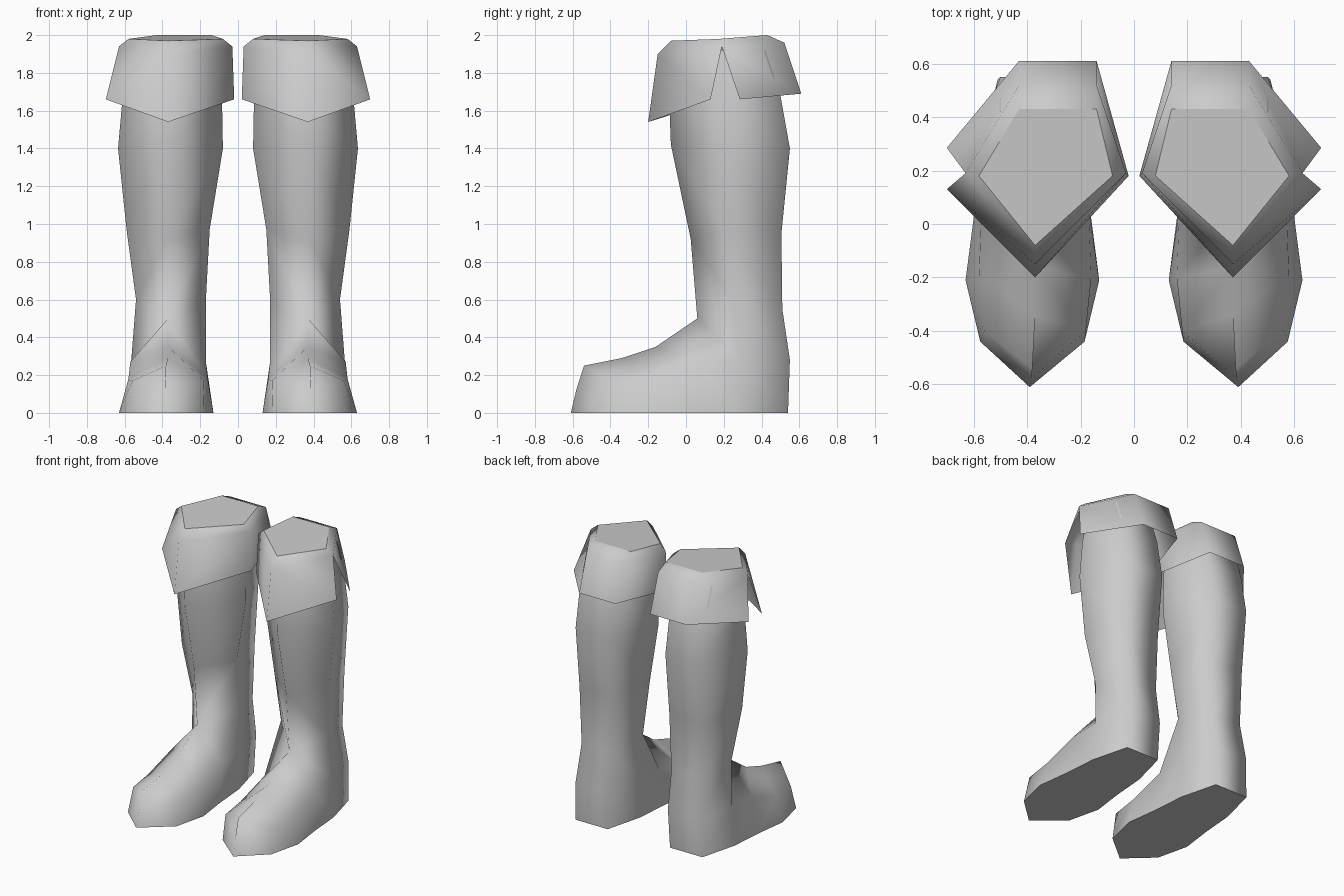
import bpy, bmesh

cube = bpy.data.objects.get("Cube")
if cube:
    bpy.data.objects.remove(cube)

grey = bpy.data.materials.new("plain_grey")
grey.use_nodes = True
GREY = (0.6, 0.6, 0.6, 1)
grey.diffuse_color = GREY
grey.node_tree.nodes["Principled BSDF"].inputs["Base Color"].default_value = GREY


def skin(bm, rows, closed=True):
    """Join neighbouring rows of points with quads; return the vertex rows."""
    grid = [[bm.verts.new(p) for p in row] for row in rows]
    for a, b in zip(grid, grid[1:]):
        n = len(a)
        for i in range(n if closed else n - 1):
            j = (i + 1) % n
            bm.faces.new((a[i], a[j], b[j], b[i]))
    return grid


def finish(bm, name, side, cap=None):
    """Weld, smooth, keep the cap flat, mirror to the chosen side."""
    bmesh.ops.remove_doubles(bm, verts=bm.verts, dist=0.0005)
    bmesh.ops.dissolve_degenerate(bm, edges=bm.edges, dist=0.0005)
    for v in bm.verts:
        v.co.x *= side
    bmesh.ops.recalc_face_normals(bm, faces=bm.faces)
    for f in bm.faces:
        f.smooth = True
    if cap and cap.is_valid:
        cap.smooth = False
        for e in cap.edges:
            e.smooth = False
    mesh = bpy.data.meshes.new(name)
    bm.to_mesh(mesh)
    bm.free()
    mesh.materials.append(grey)
    obj = bpy.data.objects.new(name, mesh)
    bpy.context.collection.objects.link(obj)


def pentagon(front, back, inner, outer, zf, zs, zb, ys=0.2, bi=0.22, bo=0.5):
    """Five-sided ring: front point, outer, two back corners, inner."""
    return [(0.37, front, zf), (outer, ys, zs), (bo, back, zb),
            (bi, back, zb), (inner, ys, zs)]


ANKLE = pentagon(0.06, 0.51, 0.17, 0.54, 0.50, 0.60, 0.55, 0.25, 0.24, 0.48)


def leg(side, name):
    bm = bmesh.new()
    skin(bm, [
        pentagon(-0.05, 0.42, 0.12, 0.56, 1.92, 1.92, 1.92),
        pentagon(-0.09, 0.50, 0.085, 0.61, 1.68, 1.68, 1.68),
        pentagon(-0.08, 0.55, 0.08, 0.635, 1.42, 1.40, 1.40),
        pentagon(0.025, 0.505, 0.15, 0.59, 0.92, 0.97, 0.95),
        ANKLE])
    # Foot columns from toe to heel: instep, side and sole points
    front, outer, back_o, back_i, inner = ANKLE
    toe = [(0.38, -0.54, 0.25), (0.385, -0.58, 0.125), (0.39, -0.61, 0)]
    instep = [(0.37, -0.34, 0.29), (0.37, -0.16, 0.35), front]
    flank = [(0.19, -0.40, 0.17), (0.21, -0.20, 0.18), (0.2, 0.06, 0.27),
             (0.195, 0.28, 0.28), (0.13, 0.55, 0.28)]
    sole = [(0.195, -0.44), (0.25, -0.21), (0.22, 0.02),
            (0.2, 0.27), (0.13, 0.54)]

    def half(s, ankle_pts):
        top = instep + ankle_pts
        return [[t, (0.37 + s * w, y, z), (0.38 + s * v, u, 0)]
                for t, (w, y, z), (v, u) in zip(top, flank, sole)]

    cols = ([toe] + half(1, [outer, back_o])
            + half(-1, [inner, back_i])[::-1])
    grid = skin(bm, cols + [toe], closed=False)
    cap = bm.faces.new([c[2] for c in grid[:-1]])
    finish(bm, name, side, cap)


def cuff(side, name):
    bm = bmesh.new()
    rim = pentagon(-0.08, 0.43, 0.08, 0.58, 1.97, 1.98, 2.0, 0.18, 0.14, 0.43)
    fold = pentagon(-0.15, 0.52, 0.03, 0.63, 1.90, 1.94, 1.96, 0.19, 0.14, 0.43)
    # Flared hem, split into two flaps at the outer side
    f, o, bo, bi, i = fold
    upper = [o, bo, bi, i, f, o]
    hem = [(0.70, 0.285, 1.66), (0.43, 0.61, 1.69), (0.14, 0.61, 1.69),
           (0.02, 0.18, 1.66), (0.37, -0.20, 1.54), (0.70, 0.13, 1.66)]
    grid = skin(bm, [rim, fold])
    skin(bm, [upper, hem], closed=False)
    cap = bm.faces.new(grid[0])
    finish(bm, name, side, cap)


for side, label in ((1, "left"), (-1, "right")):
    leg(side, label + "_boot_leg")
    cuff(side, label + "_boot_cuff")
